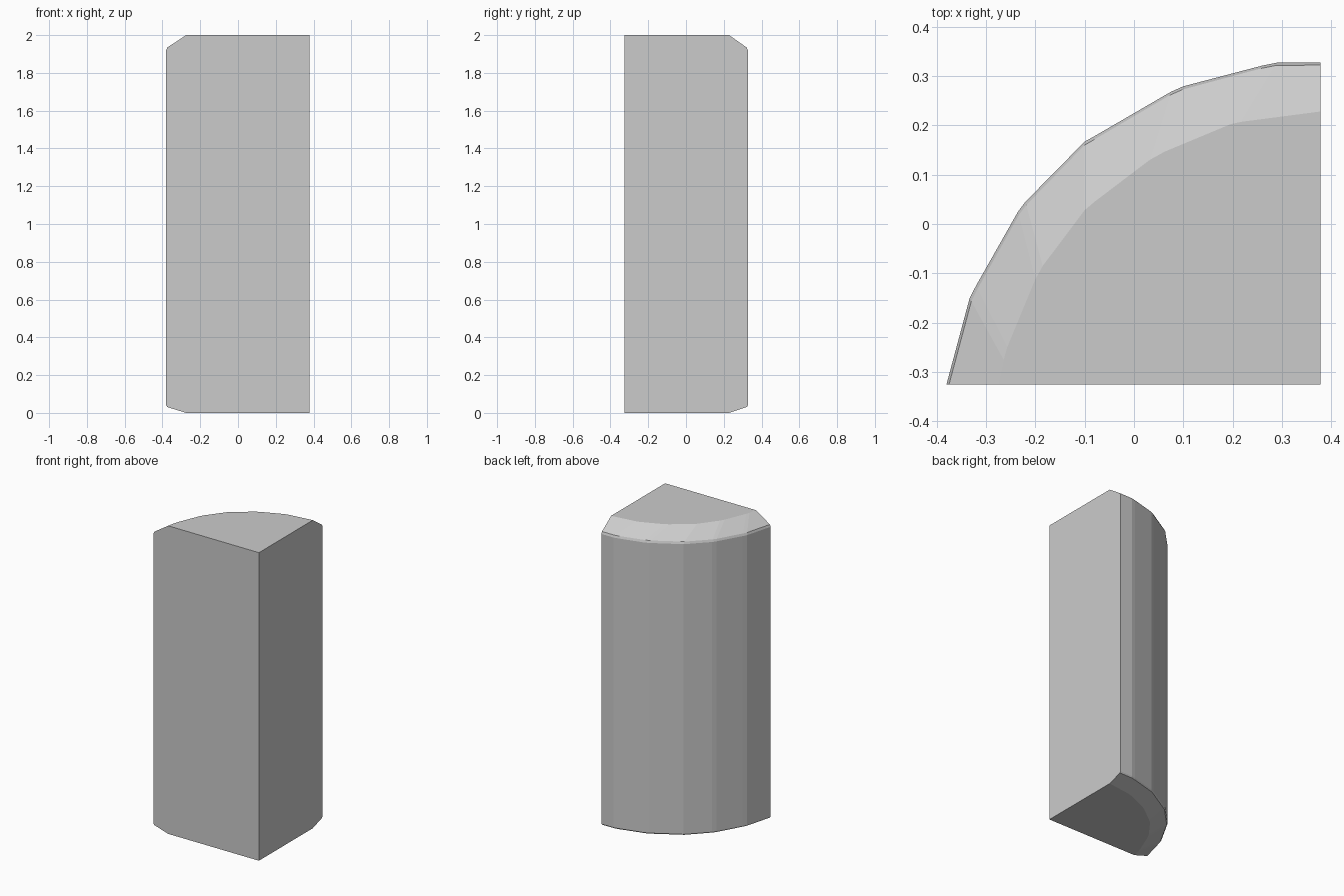
import bpy, bmesh

if "Cube" in bpy.data.objects:
    bpy.data.objects.remove(bpy.data.objects["Cube"])

# Curved side of the quarter-round plan, with a narrow bevel at each corner
OUTER = [(0.378, 0.327), (0.29, 0.327), (0.26, 0.321), (0.10, 0.279), (0.075, 0.268),
         (-0.08, 0.178), (-0.10, 0.167), (-0.22, 0.045), (-0.235, 0.025),
         (-0.32, -0.125), (-0.333, -0.15), (-0.38, -0.325)]
# Matching inset edge of the top and bottom faces
INNER = [(0.378, 0.228), (0.217, 0.207), (0.195, 0.202), (0.063, 0.147), (0.032, 0.13),
         (-0.08, 0.045), (-0.10, 0.028), (-0.185, -0.085), (-0.20, -0.112),
         (-0.257, -0.25), (-0.264, -0.275), (-0.275, -0.325)]
CORNER = (0.378, -0.325)


def blend(t):
    return [(a[0] + (b[0] - a[0]) * t, a[1] + (b[1] - a[1]) * t)
            for a, b in zip(OUTER, INNER)]


# Stacked levels: (inset amount, height)
LEVELS = [(1, 0), (0.05, 0.031), (0, 0.04), (0, 1.92), (0.05, 1.934), (1, 2)]

bm = bmesh.new()
rings = [[bm.verts.new((x, y, z)) for x, y in blend(t) + [CORNER]] for t, z in LEVELS]
n = len(rings[0])

# Curved side and chamfers
for lo, hi in zip(rings, rings[1:]):
    for i in range(n - 2):
        bm.faces.new((lo[i], lo[i + 1], hi[i + 1], hi[i]))

# Two flat sides, each a single polygon between the end edges and the corner
for end in (0, n - 2):
    bm.faces.new([r[end] for r in rings] + [rings[-1][-1], rings[0][-1]])

# Top and bottom
bm.faces.new(rings[-1])
bm.faces.new(rings[0])

# Drop the unused corner points of the middle levels
for r in rings[1:-1]:
    bm.verts.remove(r[-1])
bmesh.ops.recalc_face_normals(bm, faces=bm.faces)

mesh = bpy.data.meshes.new("quarter_column")
bm.to_mesh(mesh)
bm.free()
column = bpy.data.objects.new("quarter_column", mesh)
bpy.context.collection.objects.link(column)
